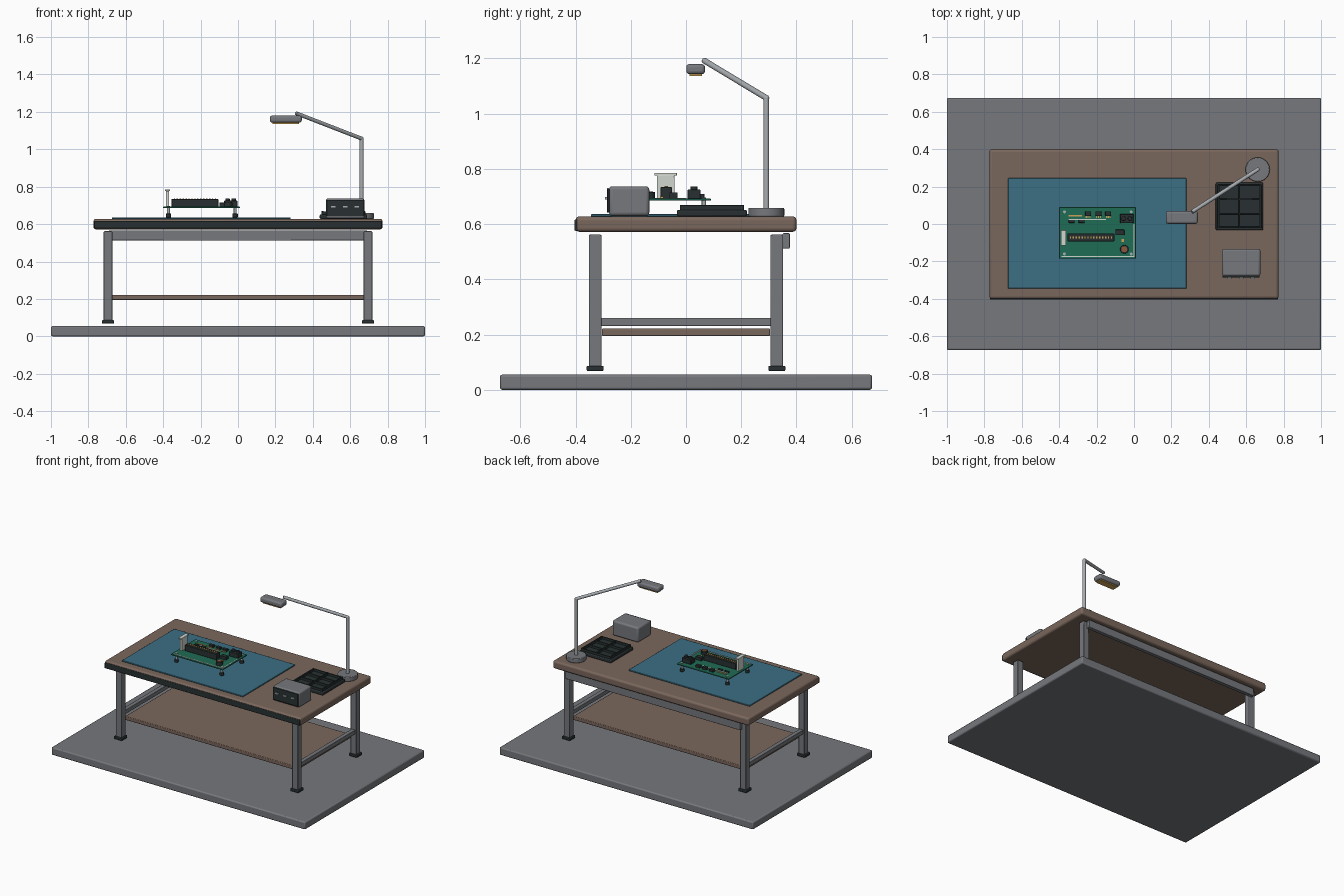
import bpy, bmesh, math
from mathutils import Vector, Matrix


def material(name, r, g, b):
    m = bpy.data.materials.new(name)
    lin = [((c / 255 + 0.055) / 1.055) ** 2.4 for c in (r, g, b)]
    m.diffuse_color = (*lin, 1)
    return m


GREY = material("steel grey", 118, 120, 125)
BROWN = material("wood brown", 122, 103, 92)
DARK = material("charcoal", 40, 48, 49)
BLUE = material("mat blue", 60, 110, 131)
GREEN = material("board green", 32, 108, 86)
SILVER = material("silver", 168, 173, 177)
GOLD = material("gold", 205, 165, 85)
WHITE = material("off white", 208, 214, 208)
COPPER = material("copper", 140, 88, 62)


def finish(name, bm, mat, bevel=0, segments=2):
    me = bpy.data.meshes.new(name)
    bm.to_mesh(me)
    bm.free()
    ob = bpy.data.objects.new(name, me)
    bpy.context.collection.objects.link(ob)
    me.materials.append(mat)
    if bevel:
        mod = ob.modifiers.new("bevel", 'BEVEL')
        mod.width, mod.segments = bevel, segments
    bpy.ops.object.select_all(action='DESELECT')
    ob.select_set(True)
    bpy.context.view_layer.objects.active = ob
    bpy.ops.object.shade_smooth_by_angle(angle=math.radians(35))
    return ob


def boxes(name, mat, specs, bevel=0, segments=2):
    """Each spec is x0, x1, y0, y1, z0, z1."""
    bm = bmesh.new()
    for x0, x1, y0, y1, z0, z1 in specs:
        mtx = Matrix.Translation(((x0 + x1) / 2, (y0 + y1) / 2, (z0 + z1) / 2)) \
            @ Matrix.Diagonal((x1 - x0, y1 - y0, z1 - z0, 1))
        bmesh.ops.create_cube(bm, size=1, matrix=mtx)
    return finish(name, bm, mat, bevel, segments)


def rods(name, mat, specs, bevel=0, sides=24):
    """Each spec is start point, end point, radius."""
    bm = bmesh.new()
    for a, b, r in specs:
        a, b = Vector(a), Vector(b)
        d = b - a
        mtx = Matrix.Translation((a + b) / 2) @ d.to_track_quat('Z', 'Y').to_matrix().to_4x4()
        bmesh.ops.create_cone(bm, cap_ends=True, segments=sides, radius1=r, radius2=r,
                              depth=d.length, matrix=mtx)
    return finish(name, bm, mat, bevel)


def around(x, y, w, d, z0, z1):
    return (x - w / 2, x + w / 2, y - d / 2, y + d / 2, z0, z1)


# Floor slab
boxes("floor_slab", GREY, [(-1, 1, -0.674, 0.674, 0, 0.055)], 0.008)

# Bench frame
corners = [(sx * 0.695, sy * 0.329) for sx in (-1, 1) for sy in (-1, 1)]
boxes("legs", GREY, [around(x, y, 0.046, 0.046, 0.084, 0.562) for x, y in corners], 0.004)
boxes("feet", DARK, [around(x, y, 0.064, 0.062, 0.068, 0.087) for x, y in corners], 0.004)
boxes("side_rails", GREY, [around(s * 0.695, 0, 0.03, 0.62, 0.231, 0.26) for s in (-1, 1)], 0.003)
boxes("back_rail", GREY, [(-0.69, 0.69, 0.35, 0.376, 0.512, 0.567)], 0.003)
boxes("lower_shelf", BROWN, [(-0.676, 0.676, -0.305, 0.305, 0.195, 0.222)], 0.004)

# Table top with dark front edging
boxes("table_top", BROWN, [(-0.773, 0.773, -0.4, 0.4, 0.572, 0.628)], 0.014, 4)
boxes("front_edging", DARK, [(-0.77, 0.77, -0.404, -0.385, 0.576, 0.617)], 0.004)

# Work mat
boxes("work_mat", BLUE, [(-0.673, 0.28, -0.345, 0.245, 0.627, 0.636)], 0.003)

# Circuit board on four standoffs
posts = [(x, y) for x in (-0.372, -0.015) for y in (-0.16, 0.065)]
rods("standoffs", SILVER, [((x, y, 0.636), (x, y, 0.687), 0.008) for x, y in posts], sides=12)
rods("standoff_feet", DARK, [((x, y, 0.636), (x, y, 0.656), 0.014) for x, y in posts], 0.002, 16)
rods("board_screws", SILVER, [((x, y, 0.692), (x, y, 0.697), 0.008) for x, y in posts], sides=12)
boxes("circuit_board", GREEN, [(-0.4, 0.01, -0.185, 0.09, 0.685, 0.693)], 0.002)
boxes("board_border_lines", WHITE, [(-0.388, -0.002, -0.177, -0.171, 0.692, 0.695),
                                    (-0.003, 0.003, -0.177, 0.0, 0.692, 0.695),
                                    (-0.35, -0.15, 0.022, 0.028, 0.692, 0.696)])

# Long socket with rows of pins
boxes("long_socket", DARK, [(-0.355, -0.105, -0.093, -0.051, 0.692, 0.734)], 0.003)
boxes("socket_pins", GOLD, [around(-0.34 + i * 0.0157, -0.072, 0.007, 0.012, 0.73, 0.738)
                            for i in range(15)])

# Upright bracket with cap
boxes("bracket", WHITE, [(-0.386, -0.368, -0.105, -0.042, 0.692, 0.776),
                         (-0.39, -0.364, -0.115, -0.033, 0.776, 0.785)], 0.001)

# Terminal block, chips and small parts
boxes("terminal_block", DARK, [(-0.075, -0.003, 0.005, 0.053, 0.692, 0.725)], 0.003)
rods("terminal_buttons", DARK, [((x, 0.029, 0.72), (x, 0.029, 0.737), 0.012)
                                for x in (-0.056, -0.022)], 0.002, 16)
boxes("chips", DARK, [around(x, 0.055, 0.032, 0.024, 0.692, 0.71)
                      for x in (-0.245, -0.19, -0.138)]
      + [(-0.1, -0.052, -0.06, -0.03, 0.692, 0.715)]
      + [around(x, 0.014, 0.032, 0.016, 0.692, 0.703) for x in (-0.333, -0.28)], 0.002)
boxes("gold_contacts", GOLD, [(-0.35, -0.277, 0.041, 0.047, 0.692, 0.697),
                              around(-0.06, -0.088, 0.014, 0.014, 0.692, 0.7)]
      + [around(x + dx, 0.038, 0.006, 0.01, 0.692, 0.697)
         for x in (-0.245, -0.19, -0.138) for dx in (-0.01, 0, 0.01)])
rods("capacitor", DARK, [((-0.052, -0.135, 0.692), (-0.052, -0.135, 0.716), 0.023)], 0.002)
rods("capacitor_top", COPPER, [((-0.052, -0.135, 0.715), (-0.052, -0.135, 0.719), 0.016)])

# Power supply box with front panel
boxes("supply_box", GREY, [(0.47, 0.676, -0.279, -0.133, 0.63, 0.737)], 0.012, 3)
boxes("supply_panel", DARK, [(0.474, 0.672, -0.286, -0.278, 0.642, 0.73)], 0.002)
boxes("supply_controls", SILVER, [around(x, -0.288, 0.024, 0.01, 0.69, 0.698)
                                  for x in (0.51, 0.573, 0.636)])

# Parts tray: base, rim and dividers
boxes("tray_base", DARK, [(0.437, 0.691, -0.033, 0.221, 0.628, 0.652)], 0.006)
boxes("tray_walls", DARK, [(0.447, 0.457, -0.022, 0.21, 0.65, 0.669),
                           (0.671, 0.681, -0.022, 0.21, 0.65, 0.669),
                           (0.56, 0.568, -0.022, 0.21, 0.65, 0.669)]
      + [(0.447, 0.681, y - 0.004, y + 0.004, 0.65, 0.668) for y in (-0.018, 0.056, 0.132, 0.206)],
      0.001, 1)

# Lamp: base, post, arm, elbow and head
LX, LY = 0.661, 0.291
elbow, tip = (LX, LY, 1.057), (0.31, 0.065, 1.193)
rods("lamp_base", GREY, [((LX, LY, 0.627), (LX, LY, 0.659), 0.065)], 0.004, 32)
rods("lamp_post", SILVER, [((LX, LY, 0.655), elbow, 0.0105)], sides=16)
rods("lamp_arm", SILVER, [(elbow, tip, 0.0105)], 0.002, 16)
bm = bmesh.new()
bmesh.ops.create_uvsphere(bm, u_segments=16, v_segments=8, radius=0.0108,
                          matrix=Matrix.Translation(elbow))
finish("lamp_elbow", bm, SILVER)
boxes("lamp_head", GREY, [(0.17, 0.341, 0.001, 0.069, 1.143, 1.18)], 0.012, 3)
boxes("lamp_light", GOLD, [(0.185, 0.326, 0.012, 0.058, 1.136, 1.145)])
